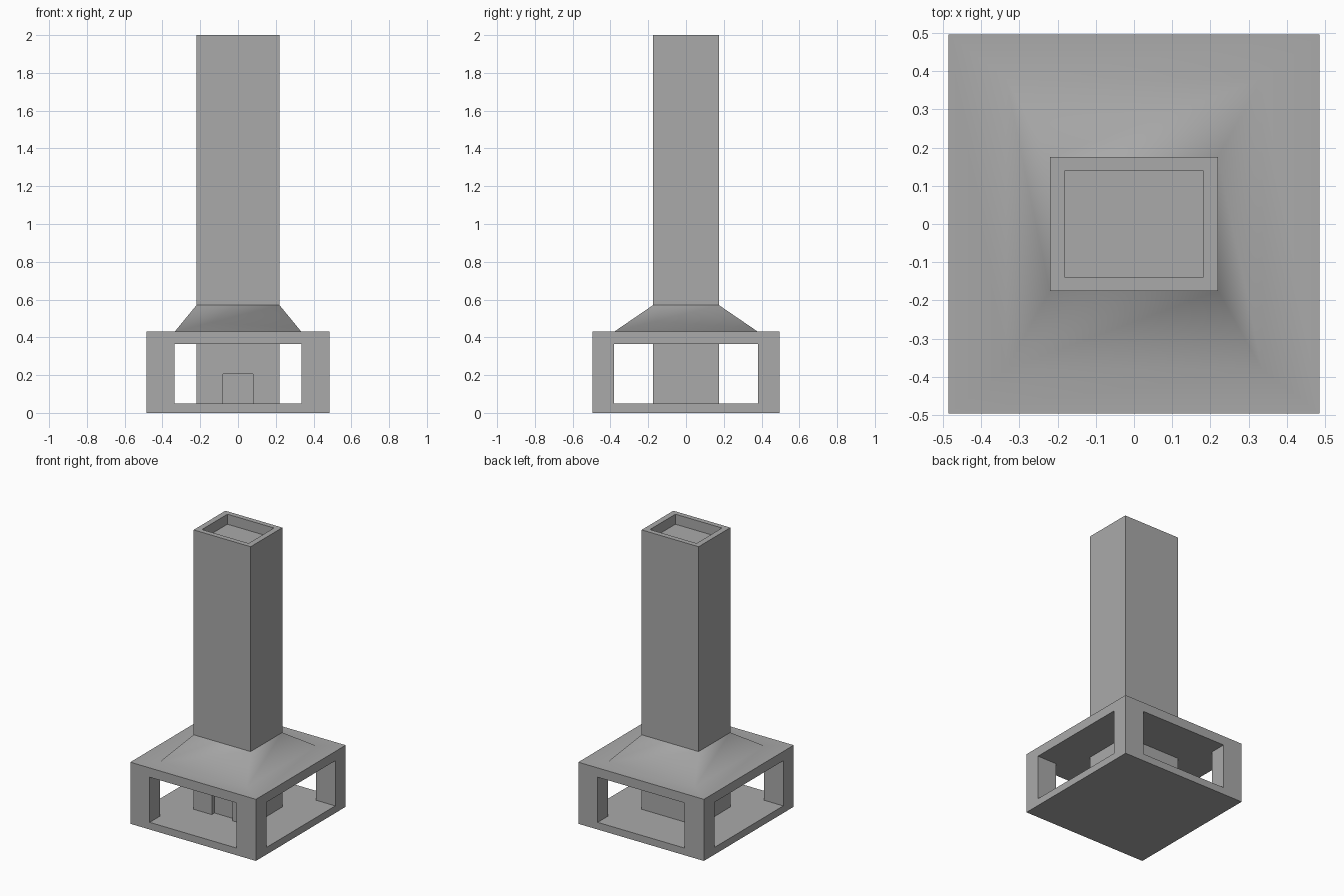
import bpy
import bmesh

cube = bpy.data.objects.get("Cube")
if cube:
    bpy.data.objects.remove(cube, do_unlink=True)

grey = bpy.data.materials.new("stone_grey")
grey.use_nodes = True
colour = (0.4, 0.4, 0.4, 1)
grey.diffuse_color = colour
grey.node_tree.nodes["Principled BSDF"].inputs["Base Color"].default_value = colour


def loft(name, rings):
    """Closed solid through stacked rectangles (half_x, half_y, z)."""
    bm = bmesh.new()
    loops = [[bm.verts.new((sx * hx, sy * hy, z))
              for sx, sy in ((-1, -1), (1, -1), (1, 1), (-1, 1))]
             for hx, hy, z in rings]
    for low, high in zip(loops, loops[1:]):
        for i in range(4):
            j = (i + 1) % 4
            bm.faces.new((low[i], low[j], high[j], high[i]))
    bm.faces.new(loops[0][::-1])
    bm.faces.new(loops[-1])
    bmesh.ops.recalc_face_normals(bm, faces=bm.faces)
    mesh = bpy.data.meshes.new(name)
    bm.to_mesh(mesh)
    bm.free()
    obj = bpy.data.objects.new(name, mesh)
    bpy.context.collection.objects.link(obj)
    mesh.materials.append(grey)
    return obj


def cut(obj, half_x, half_y, bottom, top, y=0):
    """Subtract a box from the object and discard the cutter."""
    cutter = loft("cutter", [(half_x, half_y, bottom), (half_x, half_y, top)])
    cutter.location.y = y
    cutter.hide_render = True
    mod = obj.modifiers.new("opening", 'BOOLEAN')
    mod.operation = 'DIFFERENCE'
    mod.solver = 'EXACT'
    mod.object = cutter
    bpy.context.view_layer.objects.active = obj
    bpy.ops.object.modifier_apply(modifier=mod.name)
    bpy.data.objects.remove(cutter, do_unlink=True)


# Open base: floor, corner posts and roof with a sloping skirt
DECK, SKIRT_TOP = 0.43, 0.57
base = loft("base_frame", [(0.485, 0.495, 0), (0.485, 0.495, DECK),
                           (0.335, 0.38, DECK), (0.22, 0.175, SKIRT_TOP)])
cut(base, 0.335, 1, 0.05, 0.365)
cut(base, 1, 0.38, 0.05, 0.365)

# Deck and skirt blend smoothly, everything else stays flat
for face in base.data.polygons:
    face.use_smooth = (face.normal.z > 0.1
                       and DECK - 0.01 < face.center.z < SKIRT_TOP - 0.01)

# Chimney with a recessed top and a shallow hearth opening at the front
chimney = loft("chimney", [(0.22, 0.175, 0.05), (0.22, 0.175, 2),
                           (0.18, 0.14, 2), (0.18, 0.14, 1.93)])
cut(chimney, 0.08, 0.03, 0.03, 0.205, y=-0.175)
